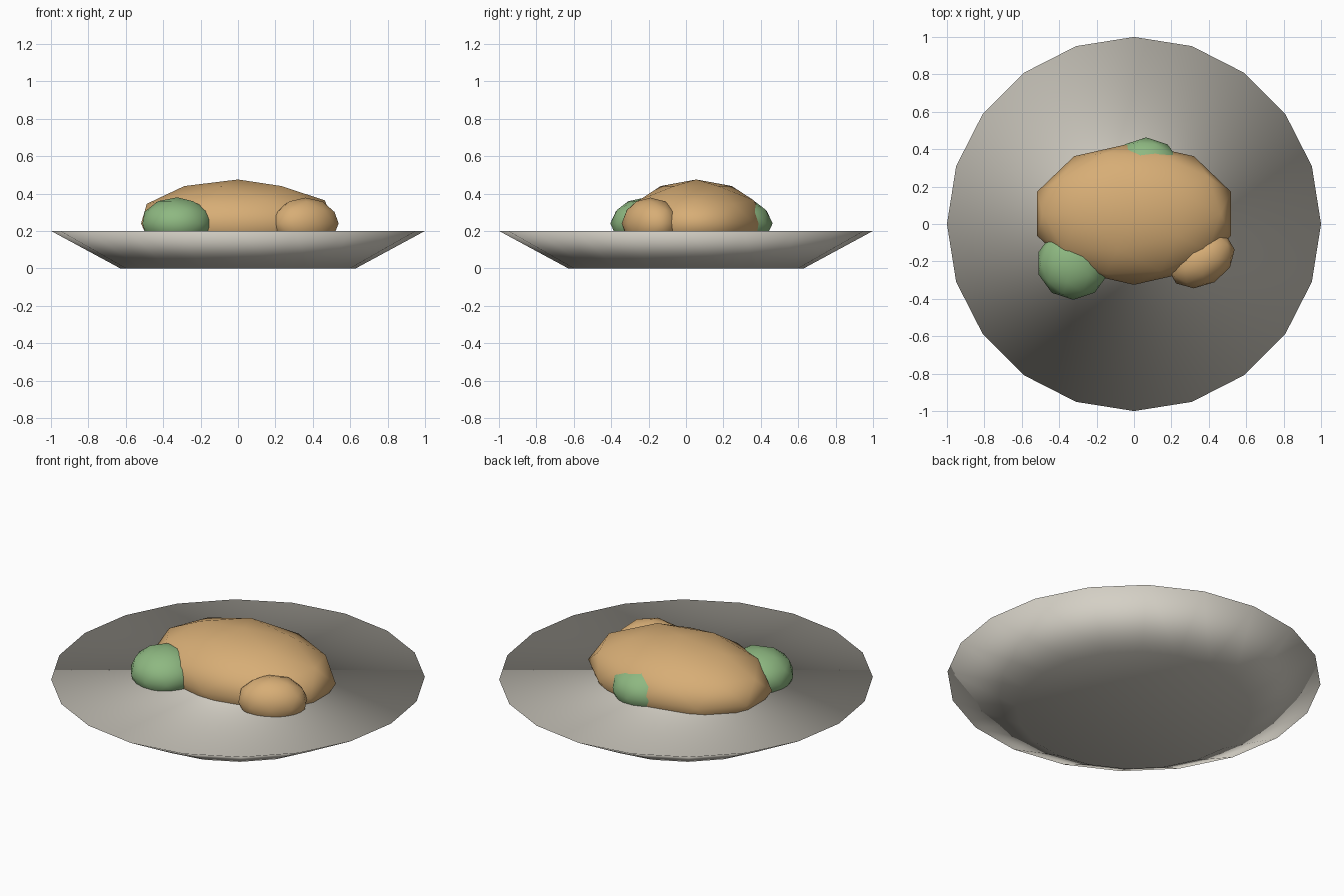
import bpy
from math import radians

cube = bpy.data.objects.get("Cube")
if cube:
    bpy.data.objects.remove(cube, do_unlink=True)


def make_material(name, rgb):
    mat = bpy.data.materials.new(name)
    mat.use_nodes = True
    mat.diffuse_color = (*rgb, 1)
    mat.node_tree.nodes["Principled BSDF"].inputs["Base Color"].default_value = (*rgb, 1)
    return mat


plate_grey = make_material("plate_grey", (0.66, 0.63, 0.56))
roast_tan = make_material("roast_tan", (0.68, 0.42, 0.18))
leaf_green = make_material("leaf_green", (0.27, 0.48, 0.22))


def finish(name, mat):
    obj = bpy.context.object
    obj.name = name
    obj.data.materials.append(mat)
    bpy.ops.object.shade_smooth()
    return obj


def lump(name, mat, centre, radii, turn=0):
    """Low-poly rounded piece of food, squashed and turned about z."""
    bpy.ops.mesh.primitive_ico_sphere_add(
        subdivisions=2, radius=1, location=centre, rotation=(0, 0, radians(180 + turn)))
    finish(name, mat).scale = radii


# Plate: solid flared disc with a flat top
bpy.ops.mesh.primitive_cone_add(
    vertices=20, radius1=0.63, radius2=1, depth=0.2,
    end_fill_type='NGON', location=(0, 0, 0.1))
finish("plate", plate_grey)

# Main roast with a small side piece
lump("roast_body", roast_tan, (0, 0.055, 0.24), (0.545, 0.38, 0.235))
lump("roast_side_piece", roast_tan, (0.36, -0.19, 0.24), (0.19, 0.14, 0.138), 30)

# Vegetables tucked around the roast
lump("front_vegetable", leaf_green, (-0.325, -0.21, 0.24), (0.195, 0.195, 0.14))
lump("back_vegetable", leaf_green, (0.065, 0.268, 0.24), (0.195, 0.195, 0.14))
